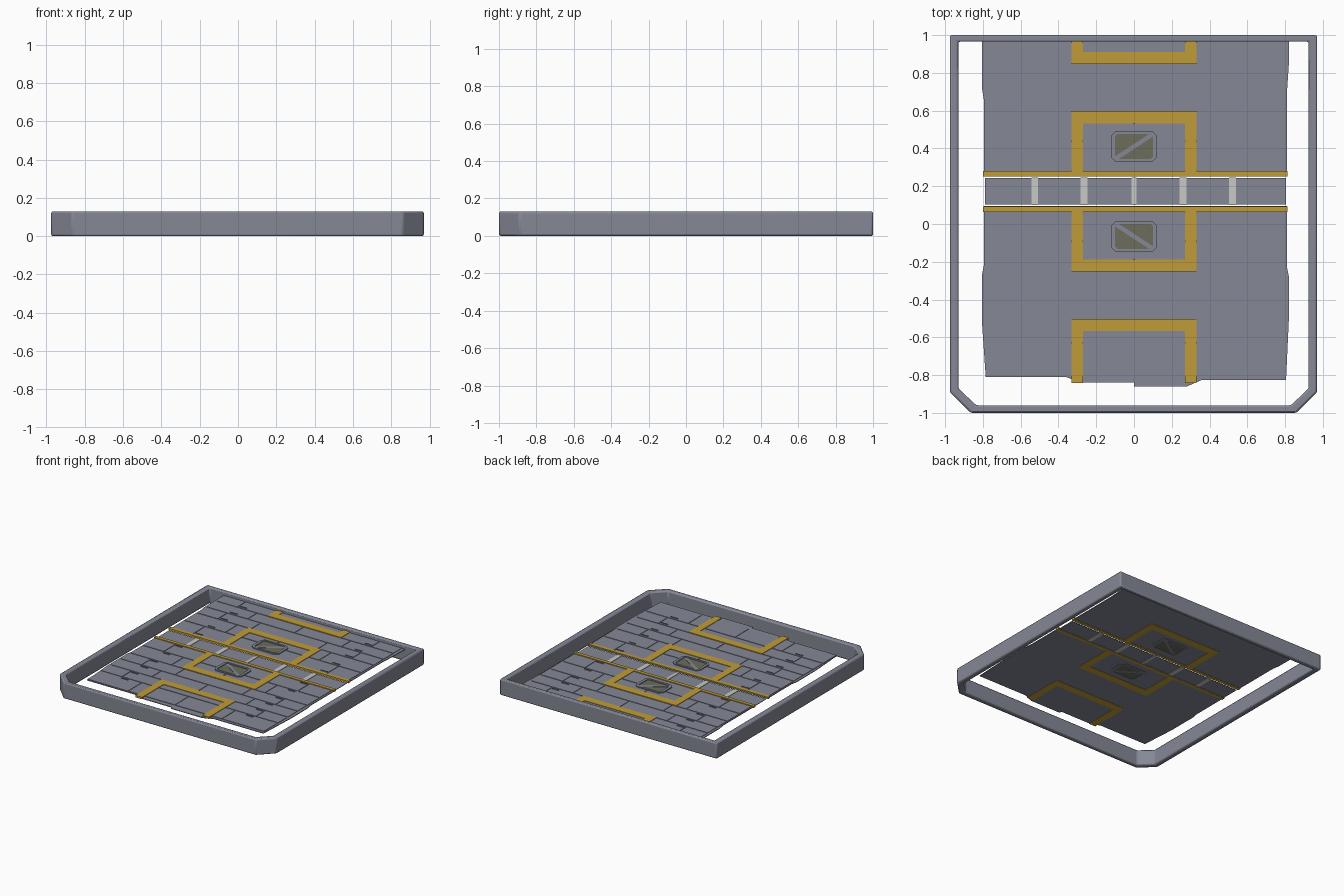
import bpy, bmesh
from mathutils import Matrix, Vector

cube = bpy.data.objects.get("Cube")
if cube:
    bpy.data.objects.remove(cube, do_unlink=True)

MID = 0.1725          # mirror line of the floor pattern
LOW, TOP = 0.094, 0.1   # floor sheet


def material(name, rgb):
    m = bpy.data.materials.new(name)
    m.use_nodes = True
    m.diffuse_color = (*rgb, 1)
    m.node_tree.nodes["Principled BSDF"].inputs["Base Color"].default_value = (*rgb, 1)
    return m


steel = material("blue grey steel", (0.235, 0.25, 0.305))
yellow = material("safety yellow", (0.53, 0.335, 0.04))
pale = material("pale grey", (0.58, 0.58, 0.55))
olive = material("olive glass", (0.15, 0.155, 0.105))


def finish(name, bm, mat, bevel=0):
    bmesh.ops.recalc_face_normals(bm, faces=bm.faces)
    mesh = bpy.data.meshes.new(name)
    bm.to_mesh(mesh)
    bm.free()
    mesh.materials.append(mat)
    ob = bpy.data.objects.new(name, mesh)
    bpy.context.collection.objects.link(ob)
    if bevel:
        mod = ob.modifiers.new("soft edges", "BEVEL")
        mod.width, mod.segments = bevel, 2
    return ob


def add_box(bm, x0, x1, y0, y1, z0, z1):
    size = Matrix.Diagonal((x1 - x0, y1 - y0, z1 - z0, 1))
    place = Matrix.Translation(((x0 + x1) / 2, (y0 + y1) / 2, (z0 + z1) / 2))
    bmesh.ops.create_cube(bm, size=1, matrix=place @ size)


def add_prism(bm, points, z0, z1):
    face = bm.faces.new([bm.verts.new((x, y, z0)) for x, y in points])
    up = bmesh.ops.extrude_face_region(bm, geom=[face])["geom"]
    bmesh.ops.translate(bm, vec=(0, 0, z1 - z0),
                        verts=[v for v in up if isinstance(v, bmesh.types.BMVert)])


def add_ring(bm, outer, inner, z0, z1):
    n = len(outer)
    loops = [[bm.verts.new((x, y, z)) for x, y in pts]
             for pts, z in ((outer, z0), (outer, z1), (inner, z1), (inner, z0))]
    for a, b in zip(loops, loops[1:] + loops[:1]):
        for i in range(n):
            j = (i + 1) % n
            bm.faces.new((a[i], a[j], b[j], b[i]))


def cut_rect(x, y, cx, cy, c):
    """Rectangle with cut corners, half sizes x and y."""
    pts = [(x - c, -y), (x, c - y), (x, y - c), (x - c, y),
           (c - x, y), (-x, y - c), (-x, c - y), (c - x, -y)]
    return [(cx + px, cy + py) for px, py in pts]


# Outer rim, front corners cut
bm = bmesh.new()
add_ring(bm,
         [(-.975, 1), (-.975, -.89), (-.865, -1), (.86, -1), (.97, -.89), (.97, 1)],
         [(-.93, .965), (-.93, -.87), (-.835, -.96), (.83, -.96), (.925, -.87), (.925, .965)],
         0, 0.13)
rim = finish("outer_rim", bm, steel, 0.01)
bpy.context.view_layer.objects.active = rim
rim.select_set(True)
bpy.ops.object.shade_smooth_by_angle()

# Floor sheets behind and in front of the channel
bm = bmesh.new()
add_prism(bm, [(-.795, .255), (.81, .255), (.81, .7), (.82, .85), (.82, .97),
               (-.805, .97), (-.805, .72), (-.795, .66)], LOW, TOP)
add_prism(bm, [(-.795, .095), (-.795, -.22), (-.805, -.27), (-.805, -.52), (-.785, -.81),
               (-.36, -.81), (-.28, -.84), (0, -.84), (0, -.86), (.28, -.86), (.36, -.825),
               (.805, -.825), (.82, -.5), (.82, -.28), (.81, -.23), (.81, .095)], LOW, TOP)
finish("floor_sheets", bm, steel)

# Raised floor plates in staggered rows, with small latches on the seams
plates, latches = bmesh.new(), bmesh.new()
rows = [0.108, 0.265, 0.425, 0.55, 0.675, 0.8, 0.98]
gap = 0.004
for side in (-1, 1):
    for r, (near, far) in enumerate(zip(rows, rows[1:])):
        far = min(far, 0.79) if side > 0 else far
        if far - near < 0.03:
            continue
        y0, y1 = sorted((MID + side * near, MID + side * far))
        splits = (-.79, -.42, 0, .42, .8) if r % 2 else (-.79, -.6, -.3, .3, .6, .8)
        for a, b in zip(splits, splits[1:]):
            add_box(plates, a + gap, b - gap, y0 + gap, y1 - gap, TOP - .002, TOP + .004)
        for x in (-.56, .56):
            y = MID + side * (near + 0.022)
            add_box(latches, x - .03, x + .03, y - .004, y + .004, TOP, TOP + .009)
finish("floor_plates", plates, steel)
finish("seam_latches", latches, steel)

# Centre channel: six plates divided by pale bars
bm, bars = bmesh.new(), bmesh.new()
edges = [-.79, -.525, -.265, 0, .26, .522, .805]
for a, b in zip(edges, edges[1:]):
    add_box(bm, a, b, .102, .243, LOW - .002, TOP - .004)
for x in edges[1:-1]:
    w = .018 if x else .012
    add_box(bars, x - w, x + w, .1, .245, LOW - .004, TOP)
finish("channel_plates", bm, steel)
finish("channel_bars", bars, pale)

# Yellow markings, mirrored about the channel
bm = bmesh.new()
Z = (LOW - .002, TOP + .008)
for side in (-1, 1):
    def strip(x0, x1, near, far):
        y0, y1 = sorted((MID + side * near, MID + side * far))
        add_box(bm, x0, x1, y0, y1, *Z)
    strip(-.8, .812, .08, .108)
    strip(-.33, .33, .36, .425)
    strip(-.33, .33, .675, .738)
    end = .797 if side > 0 else 1.015
    for x0, x1 in ((-.33, -.27), (.27, .33)):
        strip(x0, x1, .108, .36)
        strip(x0, x1, .738, end)
finish("yellow_markings", bm, yellow)

# Hatches: cut-corner bezel, olive pane and a diagonal bar
bezels, panes, slashes = bmesh.new(), bmesh.new(), bmesh.new()
for side in (-1, 1):
    cy = MID + side * 0.238
    add_ring(bezels, cut_rect(.122, .082, 0, cy, .025), cut_rect(.1, .066, 0, cy, .012),
             LOW - .003, TOP + .012)
    add_prism(panes, cut_rect(.1, .066, 0, cy, .012), LOW - .001, TOP + .006)
    slash = [(-.1, -.066), (-.08, -.066), (.1, .052), (.1, .066), (.08, .066), (-.1, -.052)]
    add_prism(slashes, [(x, cy + side * y) for x, y in slash], LOW - .002, TOP + .008)
finish("hatch_bezels", bezels, steel)
finish("hatch_panes", panes, olive)
finish("hatch_bars", slashes, steel)
